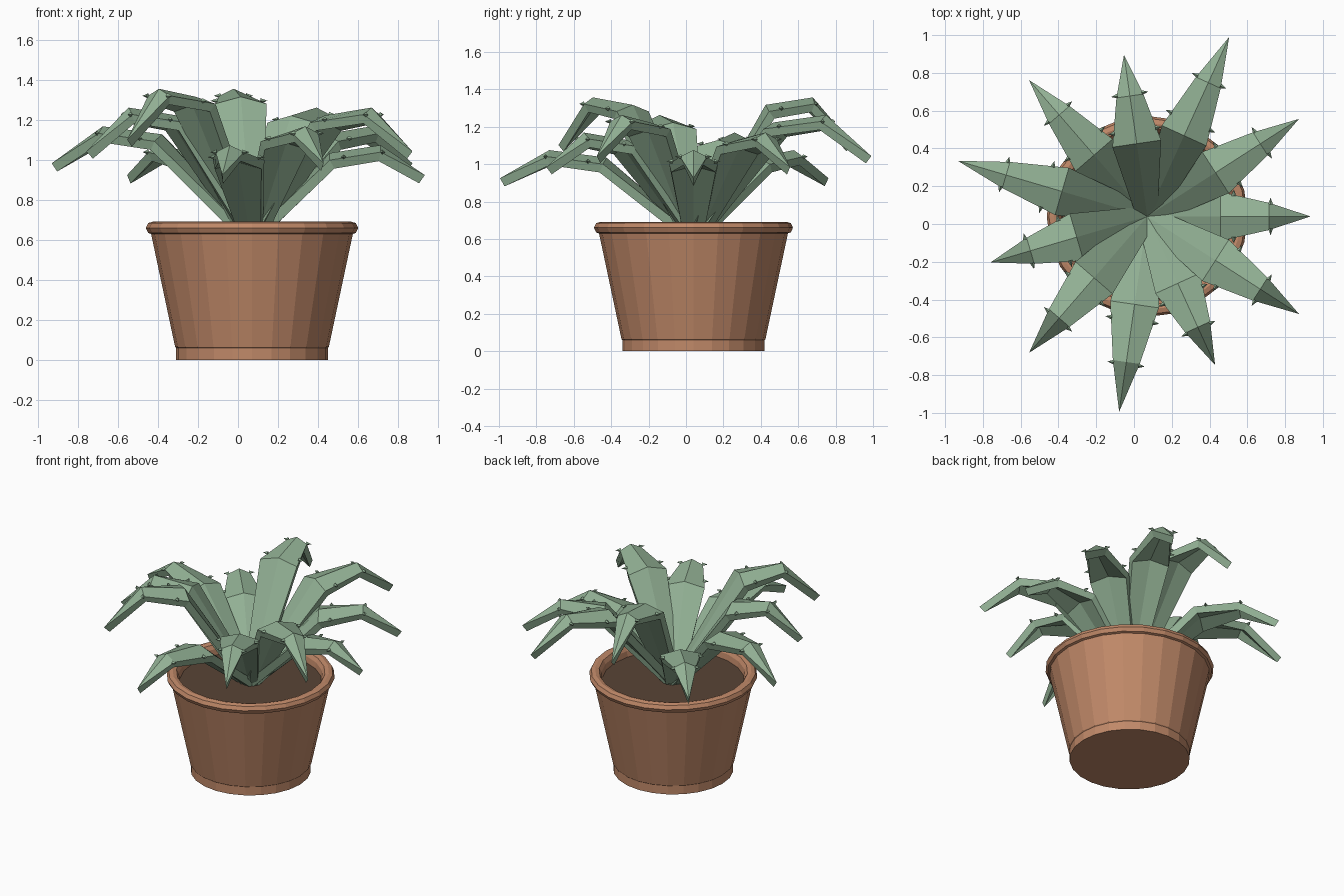
import bpy, bmesh, math
from mathutils import Vector, Matrix

cube = bpy.data.objects.get("Cube")
if cube:
    bpy.data.objects.remove(cube)

CENTRE = Vector((0.07, 0.04, 0))
LEAVES = 11
SIDES = 24


def material(name, r, g, b):
    m = bpy.data.materials.new(name)
    m.use_nodes = True
    m.diffuse_color = (r, g, b, 1)
    m.node_tree.nodes["Principled BSDF"].inputs["Base Color"].default_value = (r, g, b, 1)
    return m


terracotta = material("terracotta", 0.53, 0.25, 0.14)
earth = material("dark earth", 0.10, 0.058, 0.037)
green = material("leaf green", 0.29, 0.44, 0.30)


def add_object(name, bm, mat):
    mesh = bpy.data.meshes.new(name)
    bm.to_mesh(mesh)
    bm.free()
    mesh.materials.append(mat)
    ob = bpy.data.objects.new(name, mesh)
    ob.location = CENTRE
    bpy.context.scene.collection.objects.link(ob)
    return ob


def lathe(name, profile, mat):
    """Spin a (radius, height) profile around the vertical axis."""
    bm = bmesh.new()
    verts = [bm.verts.new((r, 0, z)) for r, z in profile]
    edges = [bm.edges.new(pair) for pair in zip(verts, verts[1:])]
    bmesh.ops.spin(bm, geom=verts + edges, cent=(0, 0, 0), axis=(0, 0, 1),
                   angle=math.tau, steps=SIDES, use_merge=True)
    bmesh.ops.remove_doubles(bm, verts=bm.verts, dist=0.0001)
    bmesh.ops.recalc_face_normals(bm, faces=bm.faces)
    return add_object(name, bm, mat)


# Pot: foot band, tapered body, rounded rim, inner wall
lathe("pot", [(0, 0), (0.38, 0), (0.38, 0.06), (0.385, 0.065), (0.505, 0.63),
              (0.52, 0.635), (0.532, 0.66), (0.52, 0.685), (0.495, 0.692),
              (0.47, 0.685), (0.455, 0.66), (0.44, 0.56), (0, 0.56)], terracotta)

# Soil disc
bm = bmesh.new()
bmesh.ops.create_circle(bm, cap_ends=True, segments=SIDES, radius=0.452,
                        matrix=Matrix.Translation((0, 0, 0.62)))
add_object("soil", bm, earth)


def leaf(i):
    """Folded leaf with two bends; reach and height follow repeating cycles."""
    reach = 0.865 + 0.09 * (i % 3)
    level = i % 4
    peak = 1.075 + 0.094 * level
    tip_z = peak - 0.15 - 0.035 * level
    turn = Matrix.Rotation(math.tau * i / LEAVES, 4, "Z")

    # Rows: distance out, rib height, half width, fold depth
    rows = [(0.0, 0.63, 0.055, 0.0),
            (0.45 * reach, peak - 0.04, 0.13, 0.035),
            (0.745 * reach, peak, 0.072, 0.035)]
    bm = bmesh.new()
    strips = []
    for r, z, w, fold in rows:
        strips.append([bm.verts.new((r, s * w, z - abs(s) * fold)) for s in (-1, 0, 1)])
    tip = bm.verts.new((reach, 0, tip_z))
    for a, b in zip(strips, strips[1:]):
        for k in (0, 1):
            bm.faces.new((a[k], b[k], b[k + 1], a[k + 1]))
    for k in (0, 1):
        bm.faces.new((strips[-1][k], tip, strips[-1][k + 1]))
    bm.transform(turn)
    ob = add_object(f"leaf_{i + 1}", bm, green)
    solid = ob.modifiers.new("thickness", "SOLIDIFY")
    solid.thickness = 0.05
    solid.offset = -1

    # Small thorns along both leaf edges
    bm = bmesh.new()
    for r, z, w in ((0.53, peak - 0.06, 0.117), (0.755, peak - 0.035, 0.072)):
        for s in (-1, 1):
            place = (Matrix.Translation((r * reach, s * (w + 0.01), z))
                     @ Matrix.Rotation(-s * math.pi / 2, 4, "X"))
            bmesh.ops.create_cone(bm, cap_ends=True, segments=4, radius1=0.013,
                                  radius2=0, depth=0.035, matrix=place)
    bm.transform(turn)
    add_object(f"thorns_{i + 1}", bm, green)


for i in range(LEAVES):
    leaf(i)
